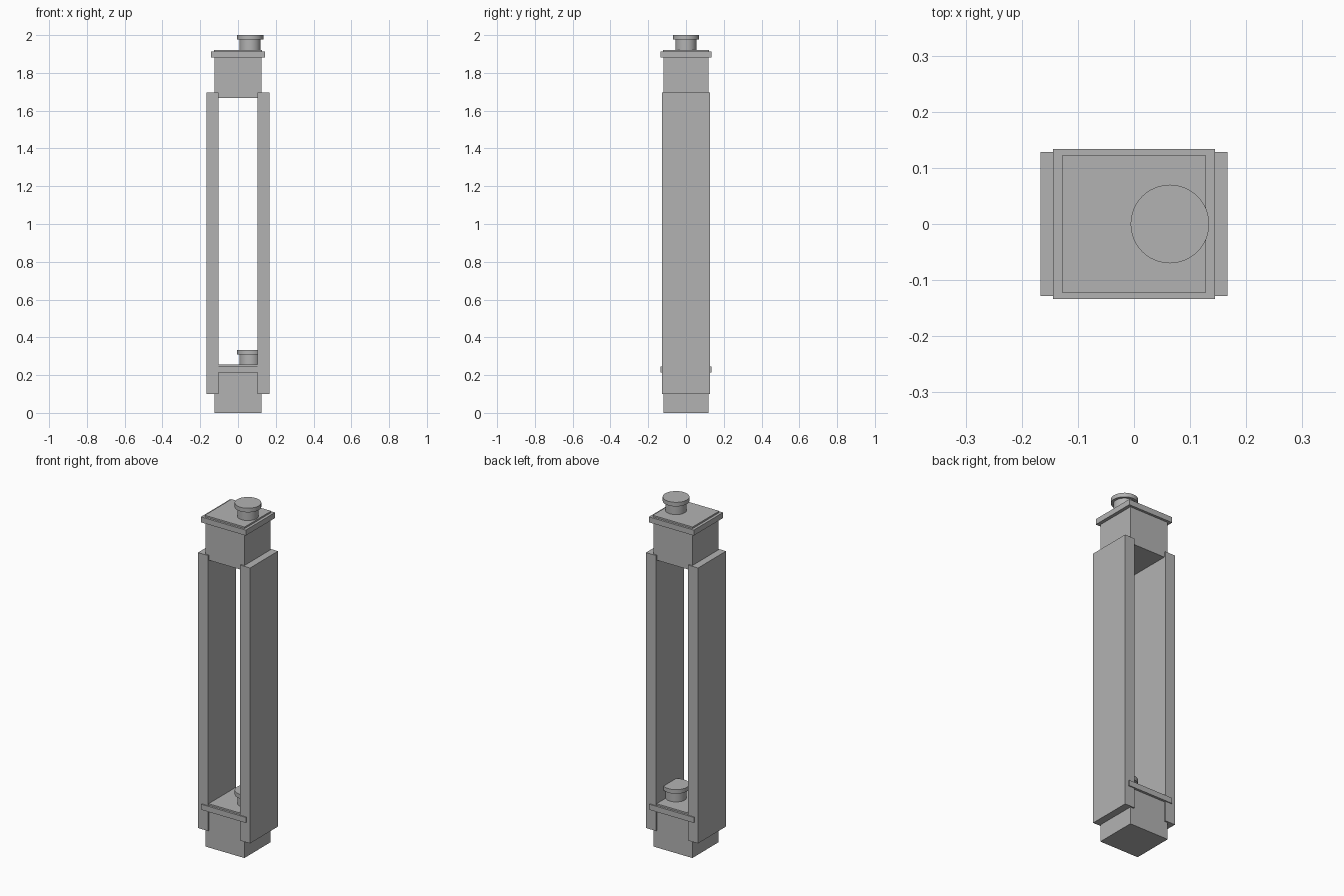
import bpy
import math

cube = bpy.data.objects.get("Cube")
if cube:
    bpy.data.objects.remove(cube, do_unlink=True)

# Single plain grey for everything
grey = bpy.data.materials.new("plain_grey")
grey.use_nodes = True
colour = (0.45, 0.45, 0.45, 1)
grey.diffuse_color = colour
grey.node_tree.nodes["Principled BSDF"].inputs["Base Color"].default_value = colour


def box(name, x0, x1, half_y, z0, z1):
    bpy.ops.mesh.primitive_cube_add(size=1, location=((x0 + x1) / 2, 0, (z0 + z1) / 2))
    obj = bpy.context.object
    obj.name = name
    obj.scale = (x1 - x0, 2 * half_y, z1 - z0)
    bpy.ops.object.transform_apply(location=False, rotation=False, scale=True)
    obj.data.materials.append(grey)


def disc(name, x, radius, z0, z1):
    bpy.ops.mesh.primitive_cylinder_add(
        vertices=48, radius=radius, depth=z1 - z0, location=(x, 0, (z0 + z1) / 2))
    obj = bpy.context.object
    obj.name = name
    obj.data.materials.append(grey)
    bpy.ops.object.shade_smooth_by_angle(angle=math.radians(30))


def canister(prefix, base):
    # Square container with an overhanging rim, a raised lid and an offset cap
    box(prefix + "_body", -0.125, 0.125, 0.12, base, base + 0.22)
    box(prefix + "_rim", -0.144, 0.144, 0.134, base + 0.214, base + 0.246)
    box(prefix + "_lid", -0.128, 0.128, 0.122, base + 0.24, base + 0.255)
    disc(prefix + "_cap_neck", 0.064, 0.056, base + 0.25, base + 0.312)
    disc(prefix + "_cap_top", 0.064, 0.07, base + 0.309, base + 0.333)


canister("lower", 0)
canister("upper", 1.667)

# Tall side panels joining the two containers
box("left_side_panel", 0.103, 0.167, 0.128, 0.099, 1.697)
box("right_side_panel", -0.167, -0.103, 0.128, 0.099, 1.697)
